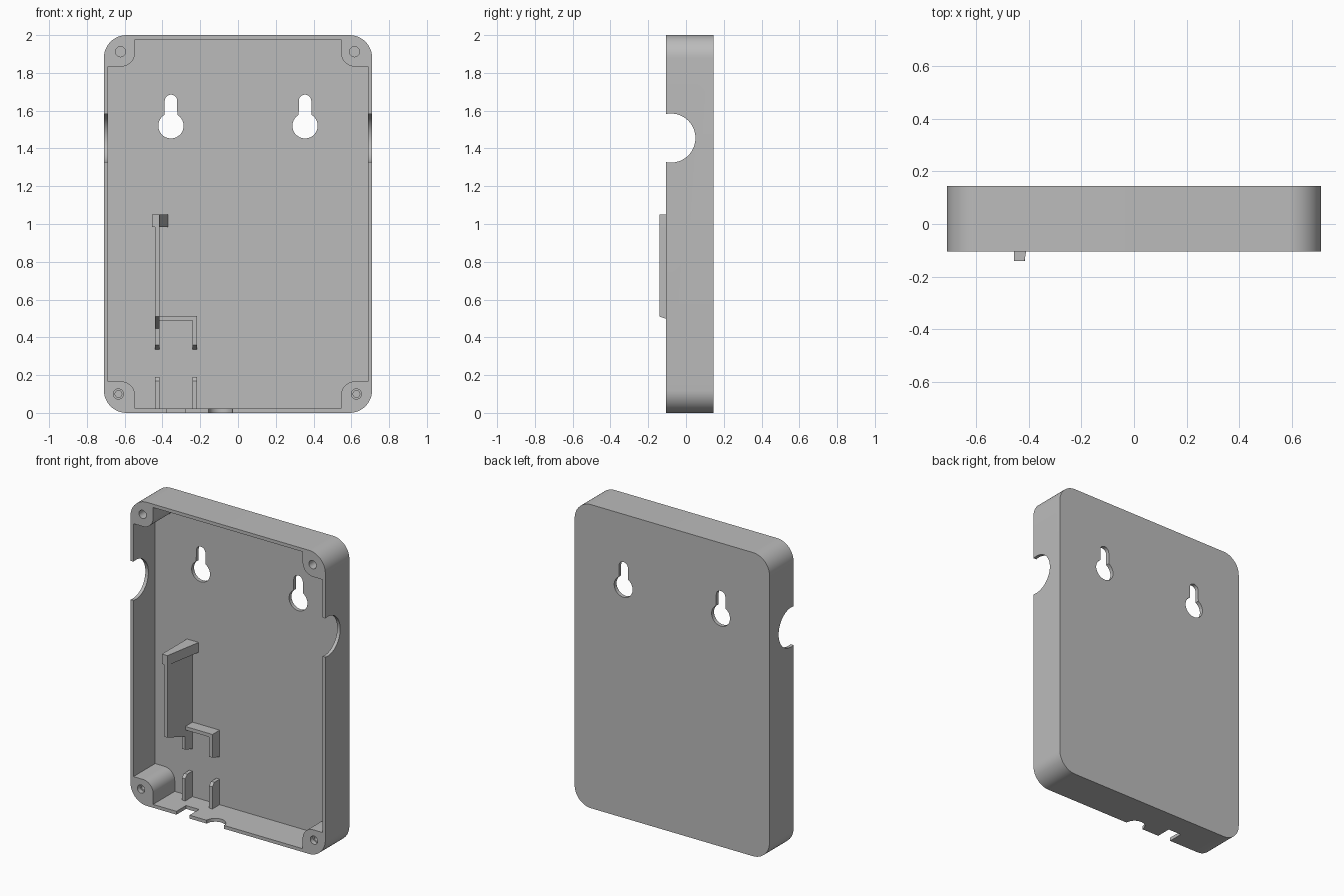
import bpy
import bmesh
from math import sin, cos, radians

default = bpy.data.objects.get("Cube")
if default:
    bpy.data.objects.remove(default, do_unlink=True)

grey = bpy.data.materials.new("plain grey")
grey.use_nodes = True
grey.diffuse_color = (0.5, 0.5, 0.5, 1)
grey.node_tree.nodes["Principled BSDF"].inputs["Base Color"].default_value = (0.5, 0.5, 0.5, 1)

FRONT, BACK, FLOOR = -0.105, 0.145, 0.12
HALF_W, WALL = 0.71, 0.022


def arc(cx, cy, r, start, end, steps=12):
    return [(cx + r * cos(radians(start + (end - start) * i / steps)),
             cy + r * sin(radians(start + (end - start) * i / steps)))
            for i in range(steps + 1)]


def circle(cx, cy, r, steps=40):
    return arc(cx, cy, r, 0, 360, steps)[:-1]


def prism(name, profile, lo, hi, axis="y"):
    """Extrude a profile: axis y takes (x, z), axis x takes (y, z), axis z takes (x, y)."""
    place = {"x": lambda p, d: (d, p[0], p[1]),
             "y": lambda p, d: (p[0], d, p[1]),
             "z": lambda p, d: (p[0], p[1], d)}[axis]
    bm = bmesh.new()
    low = [bm.verts.new(place(p, lo)) for p in profile]
    high = [bm.verts.new(place(p, hi)) for p in profile]
    bm.faces.new(low)
    bm.faces.new(high[::-1])
    for i in range(len(low)):
        j = (i + 1) % len(low)
        bm.faces.new((low[j], low[i], high[i], high[j]))
    bmesh.ops.recalc_face_normals(bm, faces=bm.faces)
    mesh = bpy.data.meshes.new(name)
    bm.to_mesh(mesh)
    bm.free()
    mesh.materials.append(grey)
    obj = bpy.data.objects.new(name, mesh)
    bpy.context.collection.objects.link(obj)
    return obj


def rect(a0, a1, b0, b1):
    return [(a0, b0), (a1, b0), (a1, b1), (a0, b1)]


def cut(target, cutter):
    cutter.hide_render = True
    mod = target.modifiers.new("cut", "BOOLEAN")
    mod.operation = "DIFFERENCE"
    mod.solver = "EXACT"
    mod.object = cutter
    bpy.context.view_layer.objects.active = target
    bpy.ops.object.modifier_apply(modifier=mod.name)
    bpy.data.objects.remove(cutter, do_unlink=True)


# Outer case with rounded corners
R = 0.12
outline = []
for cx, cz, a in ((1, 1, 0), (-1, 1, 90), (-1, -1, 180), (1, -1, 270)):
    outline += arc(cx * (HALF_W - R), 1 + cz * (1 - R), R, a, a + 90)
case = prism("case", outline, FRONT, BACK)

# Cavity that leaves a screw boss in each corner
iw, ih, bx, bz, br = HALF_W - WALL, 1 - WALL, 0.545, 0.833, 0.075
quarter = [(iw, bz)] + arc(bx + br, bz + br, br, 270, 180) + [(bx, ih)]
cavity = []
for sx, sz in ((1, 1), (-1, 1), (-1, -1), (1, -1)):
    part = [(sx * x, 1 + sz * z) for x, z in quarter]
    cavity += part if sx * sz > 0 else part[::-1]
cut(case, prism("cavity_cutter", cavity, FRONT - 0.1, FLOOR))

# Screw holes: plain at the top, stepped at the bottom
for x in (-0.622, 0.617):
    cut(case, prism("hole_cutter", circle(x, 1.912, 0.027, 24), FRONT - 0.05, 0.05))
for x in (-0.633, 0.627):
    cut(case, prism("hole_cutter", circle(x, 0.1, 0.027, 24), FRONT - 0.05, FRONT + 0.03))
    cut(case, prism("hole_cutter", circle(x, 0.1, 0.018, 24), FRONT - 0.05, 0.05))

# Keyhole hangers through the back
for x in (-0.355, 0.355):
    keyhole = arc(x, 1.652, 0.033, 0, 180) + arc(x, 1.52, 0.067, 120, 420, 36)
    cut(case, prism("keyhole_cutter", keyhole, 0.05, BACK + 0.1))

# Round cable openings in both side walls
for side in (-1, 1):
    lo, hi = sorted((side * 0.695 - side * 0.02, side * 0.8))
    cut(case, prism("side_cutter", circle(-0.08, 1.455, 0.13, 64), lo, hi, "x"))

# Openings in the bottom wall
cut(case, prism("slot_cutter", rect(-0.375, -0.28, FRONT - 0.1, FRONT + 0.1), -0.1, 0.06, "z"))
cut(case, prism("round_cutter", circle(-0.092, FRONT, 0.063), -0.1, 0.06, "z"))

# Tall clip wall with a sloped lower edge, and its wedge-shaped hook
BASE = FLOOR + 0.004
parts = [case]
parts.append(prism("clip_wall", [(-0.14, 0.51), (BASE, 0.42), (BASE, 1.04), (-0.14, 1.04)],
                   -0.44, -0.415, "x"))
parts.append(prism("clip_hook", [(-0.456, -0.14), (-0.416, -0.14), (-0.37, BASE), (-0.456, BASE)],
                   0.985, 1.05, "z"))

# Low bracket, open at the bottom, and two lower guide posts
LOW = 0.045
parts.append(prism("bracket_bar", rect(-0.43, -0.218, 0.49, 0.513), LOW, BASE))
for label, x in (("right", -0.44), ("left", -0.242)):
    parts.append(prism("bracket_leg_" + label,
                       [(LOW, 0.36), (BASE, 0.335), (BASE, 0.513), (LOW, 0.513)], x, x + 0.024, "x"))
    parts.append(prism("guide_post_" + label,
                       [(LOW, 0.015), (BASE, 0.015), (BASE, 0.19), (LOW + 0.02, 0.19), (LOW, 0.168)],
                       x, x + 0.024, "x"))

# Smooth the curved walls, keep edges sharp
bpy.ops.object.select_all(action="DESELECT")
for obj in parts:
    obj.select_set(True)
bpy.context.view_layer.objects.active = case
bpy.ops.object.shade_smooth_by_angle(angle=radians(30))
